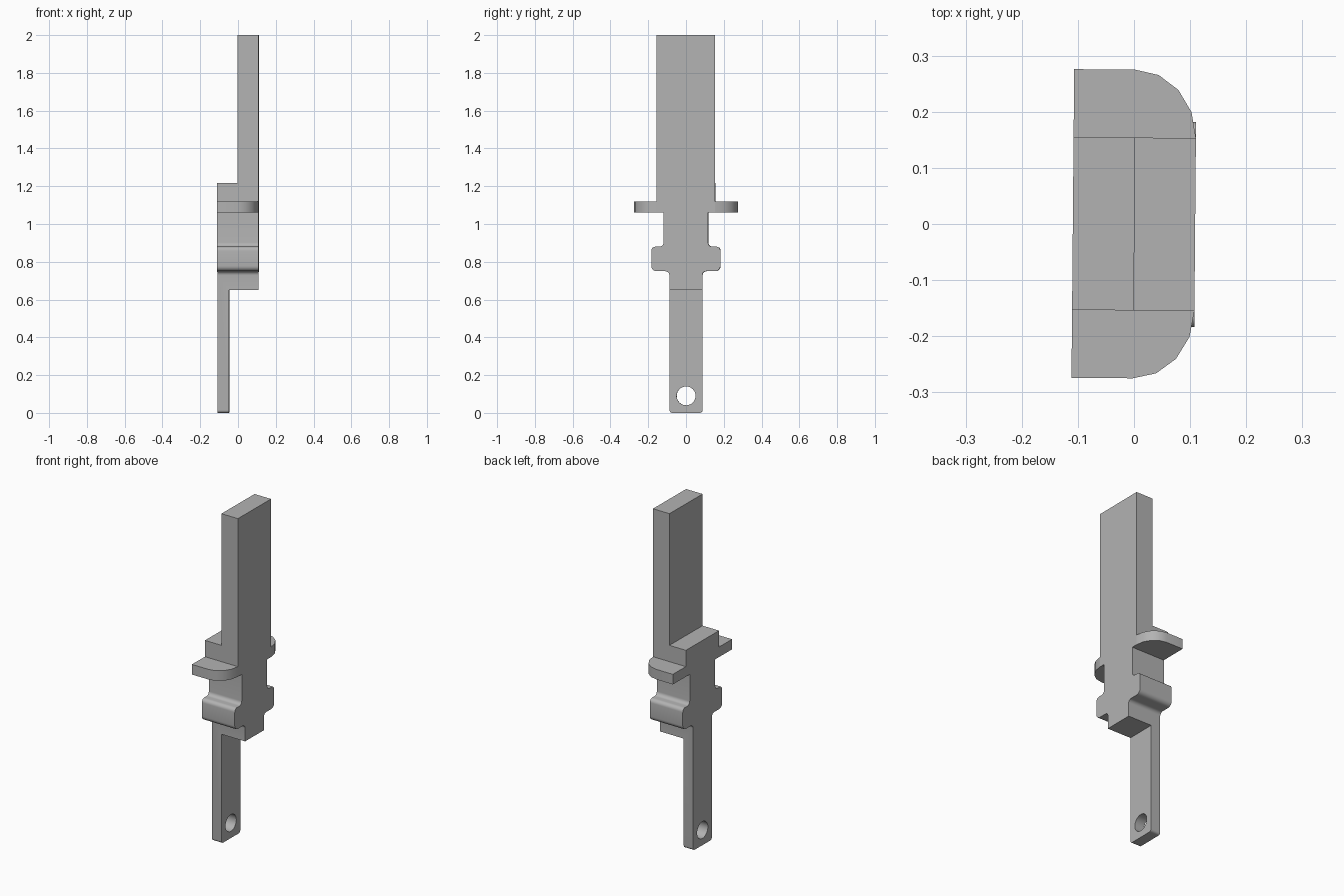
import bpy, bmesh, math
from mathutils import Vector

cube = bpy.data.objects.get("Cube")
if cube:
    bpy.data.objects.remove(cube, do_unlink=True)

YAW = math.radians(-0.5)
HALF = 0.109          # half thickness along x

grey = bpy.data.materials.new("plain grey")
grey.use_nodes = True
grey.diffuse_color = (0.45, 0.45, 0.45, 1)
grey.node_tree.nodes["Principled BSDF"].inputs["Base Color"].default_value = (0.45, 0.45, 0.45, 1)


def rounded(corners, steps=6):
    """Closed outline from (a, b, radius) corners, with right angles filleted."""
    out = []
    for i, (a, b, r) in enumerate(corners):
        p = Vector((a, b))
        if r == 0:
            out.append(p)
            continue
        u = (Vector(corners[i - 1][:2]) - p).normalized() * r
        v = (Vector(corners[(i + 1) % len(corners)][:2]) - p).normalized() * r
        for k in range(steps + 1):
            t = math.pi / 2 * k / steps
            out.append(p + u + v - v * math.cos(t) - u * math.sin(t))
    return out


def extrude(name, points, direction):
    """Solid made by sweeping an outline of 3D points along a direction."""
    bm = bmesh.new()
    face = bm.faces.new([bm.verts.new(p) for p in points])
    swept = bmesh.ops.extrude_face_region(bm, geom=[face])["geom"]
    bmesh.ops.translate(bm, vec=direction, verts=[g for g in swept if isinstance(g, bmesh.types.BMVert)])
    bmesh.ops.recalc_face_normals(bm, faces=bm.faces)
    mesh = bpy.data.meshes.new(name)
    bm.to_mesh(mesh)
    bm.free()
    mesh.materials.append(grey)
    obj = bpy.data.objects.new(name, mesh)
    bpy.context.collection.objects.link(obj)
    return obj


def side_plate(name, outline, x0, x1):
    return extrude(name, [(x0, y, z) for y, z in outline], (x1 - x0, 0, 0))


def box(name, x0, x1, z0, z1):
    return side_plate(name, [(-1, z0), (1, z0), (1, z1), (-1, z1)], x0, x1)


def cut(target, cutter):
    cutter.hide_render = True
    mod = target.modifiers.new("cut", "BOOLEAN")
    mod.operation, mod.solver, mod.object = "DIFFERENCE", "EXACT", cutter
    bpy.context.view_layer.objects.active = target
    bpy.ops.object.modifier_apply(modifier=mod.name)
    bpy.data.objects.remove(cutter, do_unlink=True)


# Whole silhouette: tang, lower block, rounded lugs, neck, shoulder and blade
right_half = [
    (0.087, 0, 0.015), (0.087, 0.75, 0.022), (0.183, 0.75, 0.028), (0.183, 0.88, 0.022),
    (0.118, 0.88, 0.022), (0.118, 1.06, 0), (0.154, 1.06, 0), (0.154, 2, 0),
]
left_half = [(-y, z, r) for y, z, r in reversed(right_half)]
body = side_plate("blade_and_body", rounded(right_half + left_half), -HALF, HALF)

# Thin the blade and the tang, then drill the tang hole
cut(body, box("blade_relief", -1, 0, 1.217, 3))
cut(body, box("tang_relief", -0.047, 1, -1, 0.65))
hole = [(0.05 * math.cos(math.tau * k / 32), 0.09 + 0.05 * math.sin(math.tau * k / 32)) for k in range(32)]
cut(body, side_plate("hole_cutter", hole, -1, 1))

# Guard wings with a curved outer corner
parts = [body]
for name, side in (("guard_left", 1), ("guard_right", -1)):
    arc = [(HALF * math.sin(t), 0.154 + 0.121 * math.cos(t))
           for t in (math.pi / 8 * k for k in range(5))]
    outline = [(-HALF, 0.154), (-HALF, 0.275)] + arc
    parts.append(extrude(name, [(x, side * y, 1.06) for x, y in outline], (0, 0, 0.06)))

# Slight turn of the whole piece and smooth fillets
bpy.ops.object.select_all(action="DESELECT")
for obj in parts:
    obj.rotation_euler.z = YAW
    obj.select_set(True)
bpy.context.view_layer.objects.active = body
bpy.ops.object.shade_smooth_by_angle(angle=math.radians(30))
